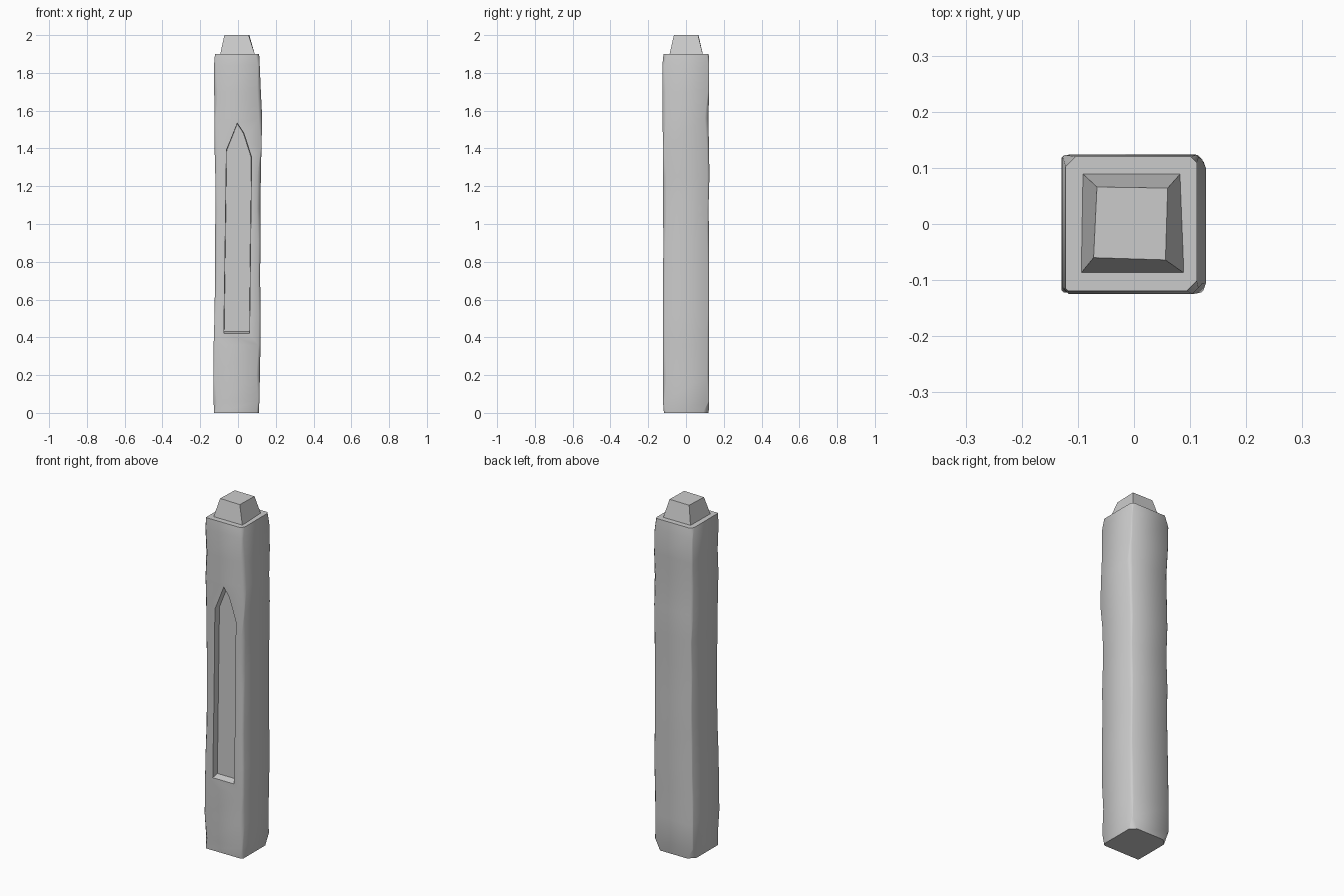
import bpy, bmesh, random

if "Cube" in bpy.data.objects:
    bpy.data.objects.remove(bpy.data.objects["Cube"])
random.seed(4)


def make_object(name, bm):
    bmesh.ops.recalc_face_normals(bm, faces=bm.faces)
    me = bpy.data.meshes.new(name)
    bm.to_mesh(me)
    bm.free()
    ob = bpy.data.objects.new(name, me)
    bpy.context.collection.objects.link(ob)
    return ob


def loft(name, rings):
    bm = bmesh.new()
    loops = [[bm.verts.new(p) for p in ring] for ring in rings]
    n = len(loops[0])
    for a, b in zip(loops, loops[1:]):
        for i in range(n):
            bm.faces.new((a[i], a[(i + 1) % n], b[(i + 1) % n], b[i]))
    bm.faces.new(loops[0][::-1])
    bm.faces.new(loops[-1])
    return make_object(name, bm)


def chipped_ring(z, x0, x1, y0, y1, chips):
    # Rectangle whose four corners are cut by different chip sizes
    a, b, c, d = chips
    return [(x0, y0 + a, z), (x0 + a, y0, z), (x1 - b, y0, z), (x1, y0 + b, z),
            (x1, y1 - c, z), (x1 - c, y1, z), (x0 + d, y1, z), (x0, y1 - d, z)]


# Weathered stone shaft: z, left, right, front, back
levels = [(0, -.127, .110, -.117, .120), (.06, -.129, .113, -.122, .122),
          (.20, -.129, .116, -.122, .122), (.36, -.129, .119, -.122, .123),
          (.52, -.124, .120, -.122, .122), (.72, -.122, .117, -.121, .122),
          (.90, -.121, .119, -.120, .123), (1.08, -.120, .118, -.121, .119),
          (1.25, -.120, .121, -.122, .124), (1.40, -.124, .124, -.122, .122),
          (1.56, -.124, .128, -.124, .118), (1.70, -.126, .121, -.125, .123),
          (1.84, -.127, .115, -.125, .123), (1.90, -.122, .112, -.119, .120)]
rings = []
for i, lv in enumerate(levels):
    chips = [random.choice((.004, .007, .011, .018)) for _ in range(4)]
    if i == 0:
        chips = [.006, .012, .03, .035]
    rings.append(chipped_ring(*lv, chips))
shaft = loft("stone_shaft", rings)

# Pointed niche sunk into the front, slightly narrower at the back
outline = [(-.076, .40), (.062, .40), (.073, 1.36), (.03, 1.49), (-.004, 1.54), (-.062, 1.40)]
cutter = loft("niche_cutter", [
    [(x * 1.04, -.20, z) for x, z in outline],
    [(x * .96, -.083, z + (.03 if z < .5 else -.01)) for x, z in outline]])
cutter.hide_render = True
cutter.hide_viewport = True
cut = shaft.modifiers.new("niche", 'BOOLEAN')
cut.operation = 'DIFFERENCE'
cut.solver = 'EXACT'
cut.object = cutter

# Tapered cap block
cap = loft("cap_block", [
    [(-.095, -.088, 1.895), (.090, -.088, 1.895), (.083, .090, 1.895), (-.092, .090, 1.895)],
    [(-.072, -.060, 2.0), (.056, -.064, 2.0), (.060, .064, 2.0), (-.066, .066, 2.0)]])

# Apply the niche cut so the finished mesh stands alone
bpy.context.view_layer.update()
deps = bpy.context.evaluated_depsgraph_get()
shaft.data = bpy.data.meshes.new_from_object(shaft.evaluated_get(deps))
shaft.modifiers.clear()
bpy.data.objects.remove(cutter)

# Smooth worn look, keeping the niche edges and rims crisp
for ob in (shaft, cap):
    bpy.ops.object.select_all(action='DESELECT')
    ob.select_set(True)
    bpy.context.view_layer.objects.active = ob
    bpy.ops.object.shade_smooth_by_angle(angle=1.13)
